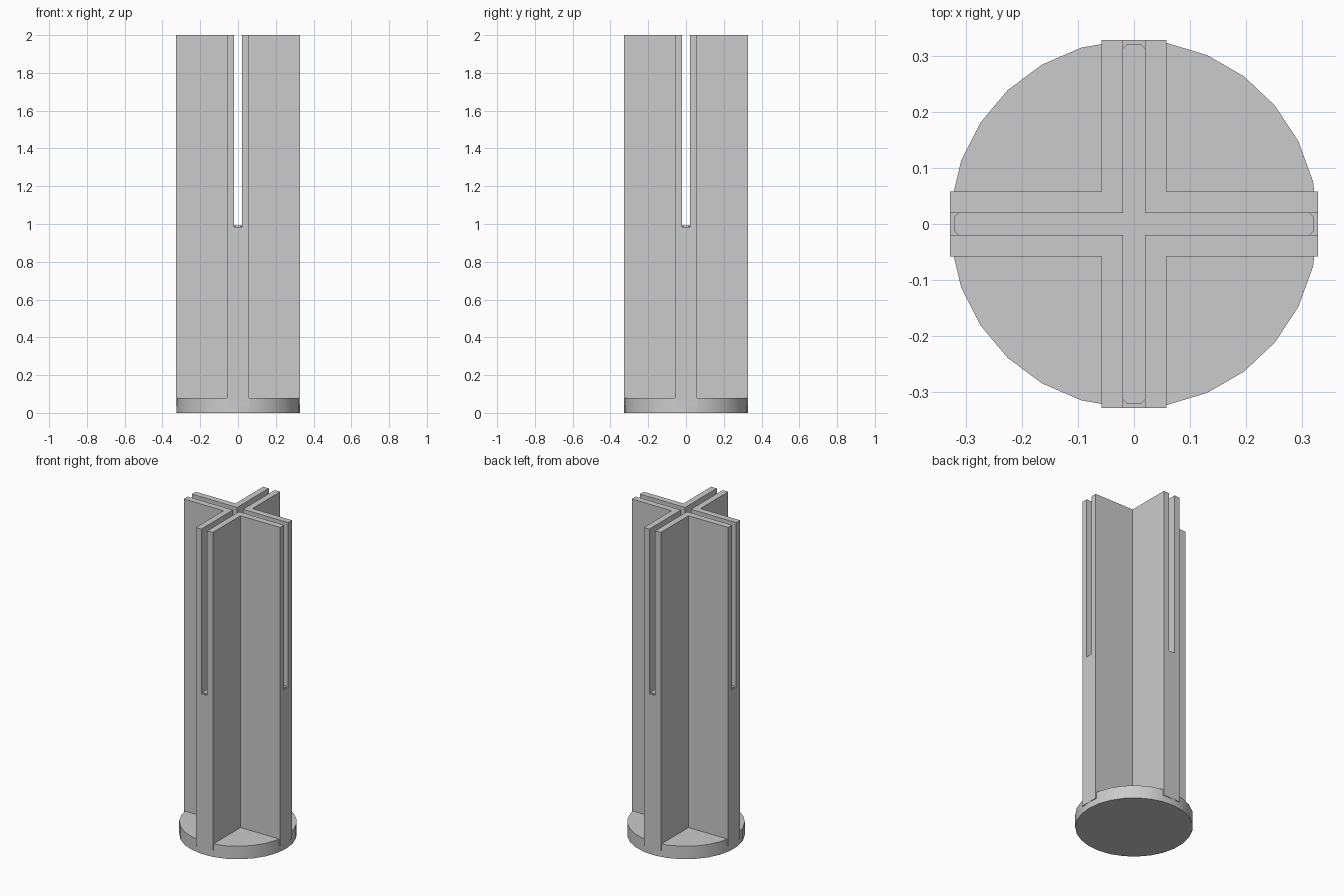
import bpy
import bmesh
from math import pi
from mathutils import Matrix, Vector

cube = bpy.data.objects.get("Cube")
if cube:
    bpy.data.objects.remove(cube, do_unlink=True)

grey = bpy.data.materials.new("light grey")
grey.use_nodes = True
colour = (0.6, 0.6, 0.6, 1)
grey.diffuse_color = colour
grey.node_tree.nodes["Principled BSDF"].inputs["Base Color"].default_value = colour

REACH = 0.328      # arm length and base radius
SLOT_FLOOR = 0.985


def cross_prism(name, reach, half, bottom, top, chamfer=0):
    """Extrude a plus-shaped outline, with optional chamfered arm tips."""
    if chamfer:
        tip = [(reach - chamfer, -half), (reach, chamfer - half),
               (reach, half - chamfer), (reach - chamfer, half)]
    else:
        tip = [(reach, -half), (reach, half)]
    bm = bmesh.new()
    verts = []
    for k in range(4):
        turn = Matrix.Rotation(k * pi / 2, 3, 'Z')
        for x, y in tip + [(half, half)]:
            verts.append(bm.verts.new(turn @ Vector((x, y, bottom))))
    face = bm.faces.new(verts)
    ext = bmesh.ops.extrude_face_region(bm, geom=[face])
    moved = [g for g in ext["geom"] if isinstance(g, bmesh.types.BMVert)]
    bmesh.ops.translate(bm, verts=moved, vec=(0, 0, top - bottom))
    bmesh.ops.recalc_face_normals(bm, faces=bm.faces)
    mesh = bpy.data.meshes.new(name)
    bm.to_mesh(mesh)
    bm.free()
    mesh.materials.append(grey)
    obj = bpy.data.objects.new(name, mesh)
    bpy.context.collection.objects.link(obj)
    return obj


# Round base disc
bpy.ops.mesh.primitive_cylinder_add(vertices=27, radius=REACH, depth=0.08,
                                    location=(0, 0, 0.04), rotation=(0, 0, -pi / 2))
base = bpy.context.object
base.name = "base_disc"
base.data.materials.append(grey)
bpy.ops.object.shade_smooth_by_angle()

# Cross-shaped column, slotted along both arms in its upper half
column = cross_prism("cross_column", REACH, 0.058, 0.04, 2.0)
cutter = cross_prism("slot_cutter", 0.4, 0.02, SLOT_FLOOR, 2.1)
cut = column.modifiers.new("slots", 'BOOLEAN')
cut.operation = 'DIFFERENCE'
cut.solver = 'EXACT'
cut.object = cutter
bpy.context.view_layer.objects.active = column
bpy.ops.object.select_all(action='DESELECT')
column.select_set(True)
bpy.ops.object.modifier_apply(modifier=cut.name)
bpy.data.objects.remove(cutter, do_unlink=True)

# Thin raised floor inside the slots, with clipped ends
cross_prism("slot_floor", 0.32, 0.02, SLOT_FLOOR - 0.002, SLOT_FLOOR + 0.006, 0.007)
